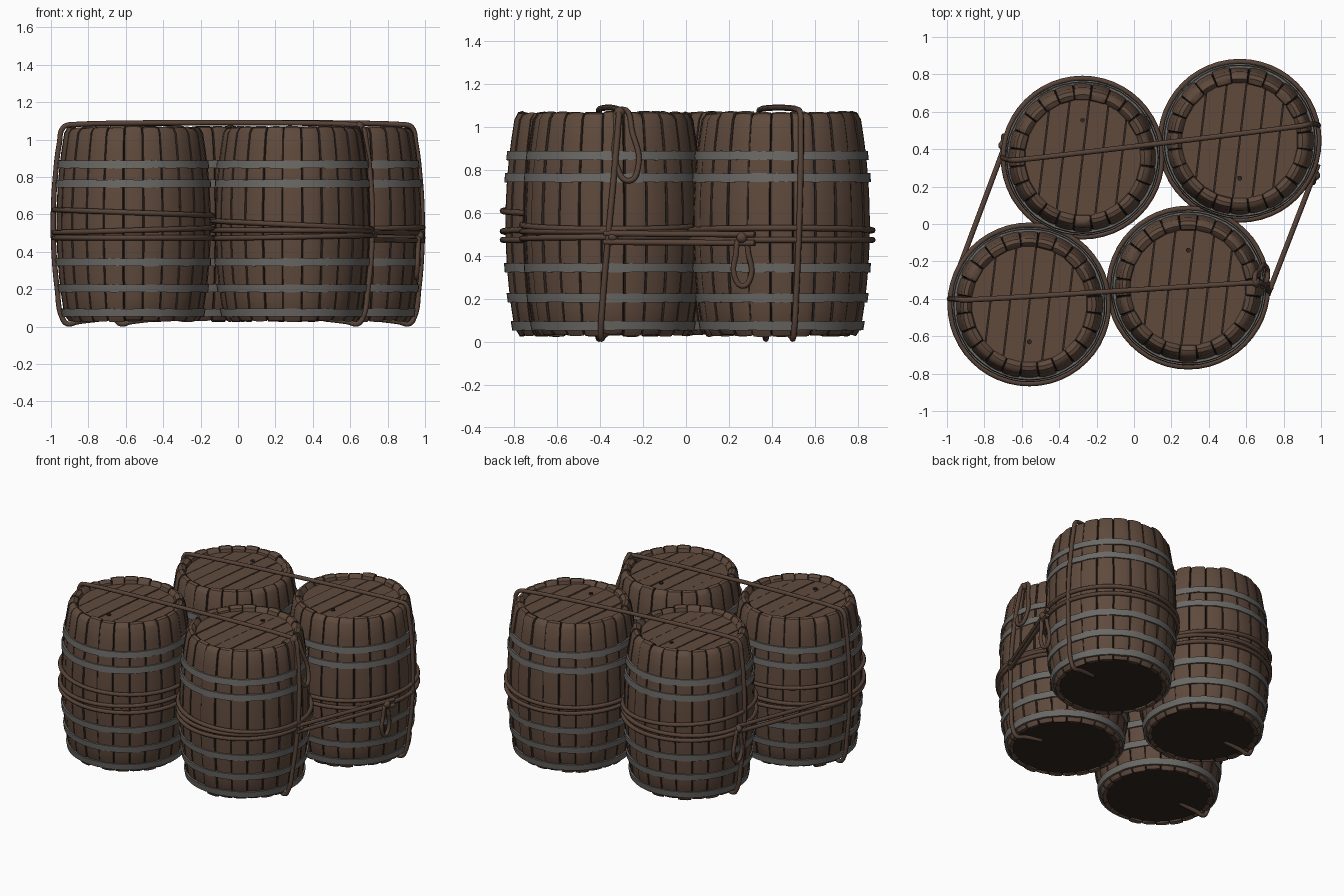
import bpy, bmesh, math, random
from math import sin, cos, pi, sqrt
from mathutils import Vector

random.seed(4)
cube = bpy.data.objects.get("Cube")
if cube:
    bpy.data.objects.remove(cube)


def material(name, rgb):
    m = bpy.data.materials.new(name)
    m.use_nodes = True
    m.diffuse_color = (*rgb, 1)
    bsdf = m.node_tree.nodes["Principled BSDF"]
    bsdf.inputs["Base Color"].default_value = (*rgb, 1)
    bsdf.inputs["Roughness"].default_value = 0.8
    return m


WOOD = material("oak wood", (0.115, 0.068, 0.046))
DARK = material("dark gap", (0.028, 0.018, 0.014))
IRON = material("grey iron", (0.145, 0.14, 0.13))
ROPE = material("brown rope", (0.095, 0.056, 0.039))

BARRELS = {"back_right": (-0.275, 0.355), "back_left": (0.565, 0.445),
           "front_right": (-0.56, -0.43), "front_left": (0.29, -0.34)}
BOTTOM, TOP, STAVES = 0.03, 1.07, 24


def radius(z):
    """Outer barrel radius at a height."""
    t = (z - 0.55) / 0.52
    return 0.415 - 0.048 * t * t


def finish(bm, name, mats, smooth=True):
    bmesh.ops.recalc_face_normals(bm, faces=bm.faces)
    me = bpy.data.meshes.new(name)
    bm.to_mesh(me)
    bm.free()
    for m in mats:
        me.materials.append(m)
    ob = bpy.data.objects.new(name, me)
    bpy.context.collection.objects.link(ob)
    if smooth:
        bpy.ops.object.select_all(action='DESELECT')
        ob.select_set(True)
        bpy.context.view_layer.objects.active = ob
        bpy.ops.object.shade_smooth_by_angle(angle=math.radians(40))
    return ob


def grid_faces(bm, cols, closed_profile=False):
    """Skin a ring of vertex columns; returns the faces of each column."""
    n, out = len(cols), []
    for i, a in enumerate(cols):
        b, rows = cols[(i + 1) % n], len(a)
        steps = rows if closed_profile else rows - 1
        out.append([bm.faces.new((a[j], b[j], b[(j + 1) % rows], a[(j + 1) % rows]))
                    for j in range(steps)])
    return out


def staves(name, cx, cy):
    """Barrel wall with rounded staves and dark joints."""
    bm, cols = bmesh.new(), []
    step = 2 * pi / STAVES
    heights = [BOTTOM + 0.035 + (TOP - BOTTOM - 0.07) * k / 10 for k in range(11)]
    for s in range(STAVES):
        dr, dz = random.uniform(-0.004, 0.003), random.uniform(-0.007, 0.006)
        width = random.uniform(0.44, 0.465)
        # joint centre, stave edge, two crown columns, other edge
        for f, drop in ((-0.5, 0.009), (-width, 0.002), (-0.2, 0), (0.2, 0), (width, 0.002)):
            a = (s + f) * step
            d = dr - drop
            prof = [(0.315, BOTTOM + 0.03), (0.325 - d, BOTTOM + 0.006 + dz + drop),
                    (0.35 + d, BOTTOM + dz + drop)]
            prof += [(radius(z) + d, z) for z in heights]
            prof += [(0.356 + d, TOP - 0.006 + dz - drop), (0.335 + d, TOP + dz - drop),
                     (0.313 - d, TOP - 0.012 + dz - drop), (0.302, TOP - 0.05)]
            cols.append([bm.verts.new((cx + r * cos(a), cy + r * sin(a), z)) for r, z in prof])
    for i, faces in enumerate(grid_faces(bm, cols)):
        if i % 5 in (0, 4):
            for f in faces:
                f.material_index = 1
    finish(bm, name, (WOOD, DARK))


def hoop(name, cx, cy, z):
    """Iron band following the barrel slope, a little uneven."""
    bm, cols, h = bmesh.new(), [], 0.021
    for i in range(48):
        a = 2 * pi * i / 48
        w = random.uniform(-0.0015, 0.0015)
        prof = [(radius(z + s * h) + o + w, z + s * h + w)
                for s, o in ((-1, -0.01), (-1, 0.008), (1, 0.008), (1, -0.01))]
        cols.append([bm.verts.new((cx + r * cos(a), cy + r * sin(a), zz)) for r, zz in prof])
    grid_faces(bm, cols, True)
    finish(bm, name, (IRON,))


def disc(name, cx, cy, z, r, depth, mat):
    bm = bmesh.new()
    bmesh.ops.create_cone(bm, cap_ends=True, segments=32, radius1=r, radius2=r, depth=depth)
    bmesh.ops.translate(bm, verts=bm.verts, vec=(cx, cy, z))
    finish(bm, name, (mat,))


def lid(name, cx, cy, z, r=0.312, tilt=-0.12, count=6):
    """Planks clipped to a circle, with gaps between them."""
    bm, w = bmesh.new(), 2 * r / count
    for k in range(count):
        x0, x1 = -r + k * w + 0.003, -r + (k + 1) * w - 0.003
        xs = [x0 + (x1 - x0) * j / 5 for j in range(6)]
        outline = [(x, sqrt(max(r * r - x * x, 0))) for x in xs]
        outline += [(x, -y) for x, y in reversed(outline)]
        lift = random.uniform(-0.003, 0.003)
        verts = [bm.verts.new((cx + x * cos(tilt) - y * sin(tilt),
                               cy + x * sin(tilt) + y * cos(tilt), z + lift))
                 for x, y in outline]
        face = bm.faces.new(verts)
        ext = bmesh.ops.extrude_face_region(bm, geom=[face])
        low = [v for v in ext["geom"] if isinstance(v, bmesh.types.BMVert)]
        bmesh.ops.translate(bm, verts=low, vec=(0, 0, -0.015))
    finish(bm, name, (WOOD,), False)


def rope(name, pts, closed=False, curved=True, thick=0.014):
    cu = bpy.data.curves.new(name, 'CURVE')
    cu.dimensions, cu.bevel_depth, cu.bevel_resolution = '3D', thick, 2
    cu.resolution_u, cu.use_fill_caps = 6, True
    sp = cu.splines.new('BEZIER' if curved else 'POLY')
    sp.use_cyclic_u = closed
    if curved:
        sp.bezier_points.add(len(pts) - 1)
        for p, co in zip(sp.bezier_points, pts):
            p.co, p.handle_left_type, p.handle_right_type = co, 'AUTO', 'AUTO'
    else:
        sp.points.add(len(pts) - 1)
        for p, co in zip(sp.points, pts):
            p.co = (*co, 1)
    cu.materials.append(ROPE)
    ob = bpy.data.objects.new(name, cu)
    bpy.context.collection.objects.link(ob)


# Barrels
for name, (cx, cy) in BARRELS.items():
    staves(name + "_barrel_staves", cx, cy)
    for i, z in enumerate((0.075, 0.205, 0.345, 0.765, 0.868)):
        hoop(f"{name}_hoop_{i + 1}", cx, cy, z)
    disc(name + "_lid_backing", cx, cy, TOP - 0.05, 0.315, 0.01, DARK)
    lid(name + "_lid_planks", cx, cy, TOP - 0.032)
    disc(name + "_base", cx, cy, BOTTOM + 0.02, 0.335, 0.02, DARK)
    side = -0.2 if name in ("back_left", "front_right") else 0.2
    disc(name + "_lid_plug", cx, cy + side, TOP - 0.028, 0.013, 0.008, DARK)

# Rings of rope round each barrel: height and tilt
RINGS = {"back_right": ((0.475, 0), (0.515, 0.01), (0.57, -0.03)),
         "back_left": ((0.475, 0), (0.52, 0.01)),
         "front_right": ((0.475, 0), (0.515, 0.012), (0.61, -0.015)),
         "front_left": ((0.48, 0.008), (0.515, 0), (0.545, -0.02))}
for name, rings in RINGS.items():
    cx, cy = BARRELS[name]
    for i, (z, tilt) in enumerate(rings):
        pts = []
        for k in range(48):
            a = 2 * pi * k / 48
            pts.append((cx + 0.424 * cos(a), cy + 0.424 * sin(a), z + tilt * cos(a)))
        rope(f"{name}_rope_ring_{i + 1}", pts, True, False)


def rise(barrel, top_angle, low_angle):
    """Rope path from under a barrel, up its side, to its top edge."""
    cx, cy = BARRELS[barrel]
    path = [(0.17, 0.042), (0.3, 0.026), (0.355, 0.016), (0.382, 0.05)]
    path += [(radius(z) + 0.014, z) for z in (0.2, 0.4, 0.6, 0.8, 0.98)]
    path += [(0.375, 1.065), (0.34, 1.08)]
    out = []
    for r, z in path:
        a = low_angle + (top_angle - low_angle) * z
        out.append(Vector((cx + r * cos(a), cy + r * sin(a), z)))
    return out


# Ropes over each pair of barrels
rope("front_tie_rope", rise("front_right", pi - 0.07, pi - 0.07)
     + rise("front_left", 0.06, -0.16)[::-1])
rope("back_tie_rope", rise("back_right", pi + 0.03, pi - 0.05)
     + rise("back_left", 0.23, 0.15)[::-1])

# Straight spans between the pairs
for i, z in enumerate((0.465, 0.505)):
    rope(f"right_span_rope_{i + 1}", [(-0.69, 0.42, z + 0.01), (-0.97, -0.33, z)], curved=False)
    rope(f"left_span_rope_{i + 1}", [(0.715, -0.38, z), (0.985, 0.32, z - 0.005)], curved=False)


def hanging_loop(name, top, bottom, width):
    """Teardrop loop hanging between two points, opened along y."""
    t, b = Vector(top), Vector(bottom)
    shape = [(0, 0)] + [(0.35, -0.4), (0.8, -0.5), (1, 0), (0.8, 0.5), (0.35, 0.4)]
    rope(name, [t.lerp(b, f) + Vector((0, width * s, 0)) for f, s in shape], True, thick=0.013)


hanging_loop("front_left_loop", (0.645, -0.30, 1.085), (0.715, -0.265, 0.75), 0.1)
hanging_loop("back_left_loop", (0.965, 0.26, 0.48), (0.955, 0.265, 0.26), 0.075)
hanging_loop("back_right_loop", (-0.70, 0.42, 0.5), (-0.695, 0.425, 0.27), 0.085)

# Knots where the ropes cross
for name, co in (("front_left_knot", (0.65, -0.31, 1.07)), ("back_left_knot", (0.97, 0.26, 0.485)),
                 ("back_right_knot", (-0.7, 0.42, 0.5)), ("front_left_side_knot", (0.72, -0.34, 0.49))):
    bm = bmesh.new()
    bmesh.ops.create_icosphere(bm, subdivisions=2, radius=0.026)
    bmesh.ops.translate(bm, verts=bm.verts, vec=co)
    finish(bm, name, (ROPE,))
